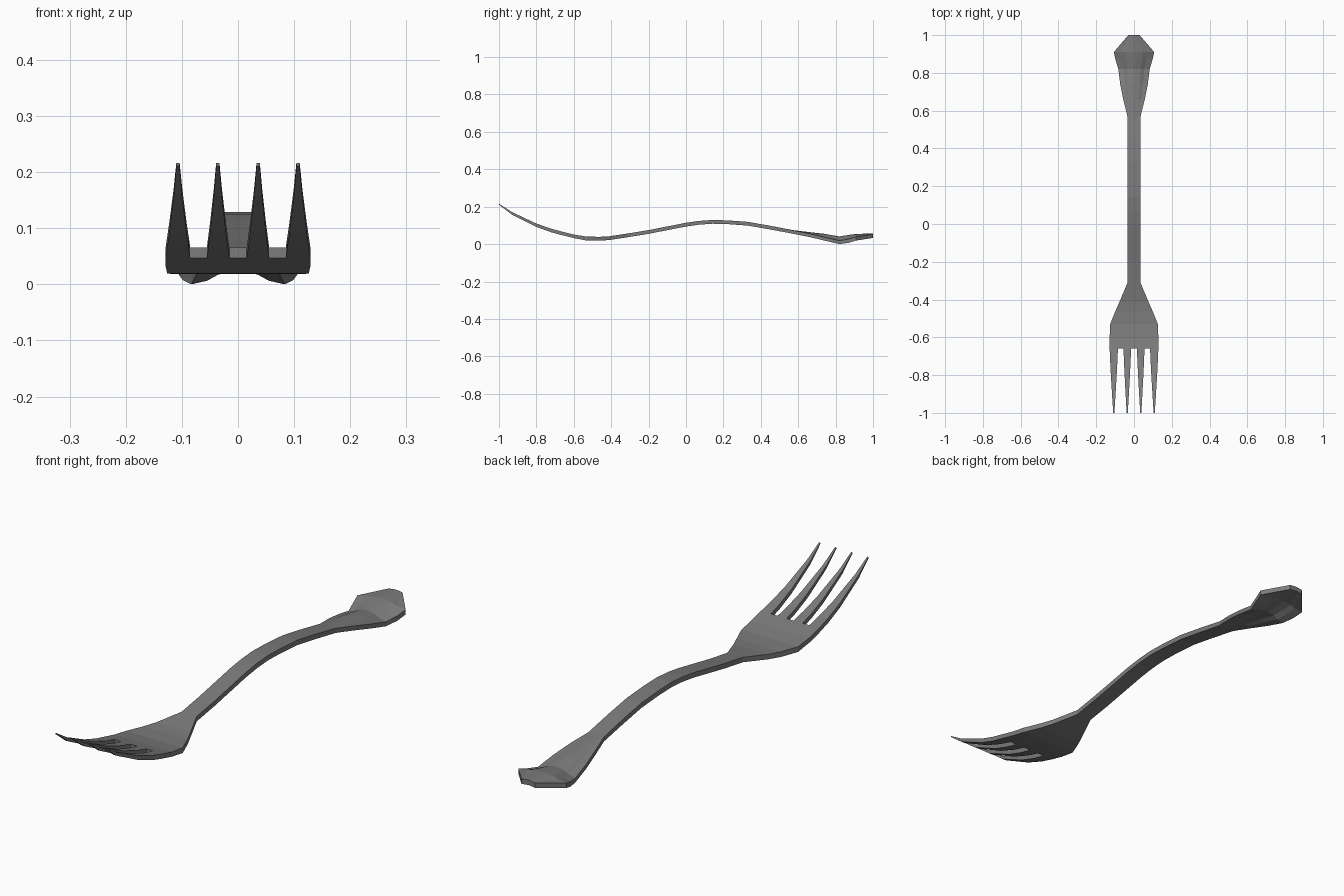
import bpy, bmesh

# Column positions across the width, as fractions of the half width
U = [-1, -0.66, -0.43, -0.12, 0.12, 0.43, 0.66, 1]

# Lengthwise sections: y, half width, top z, thickness, edge droop
BODY = [
    (-0.66, 0.129, 0.066, 0.019, 0), (-0.60, 0.129, 0.051, 0.019, 0),
    (-0.53, 0.126, 0.040, 0.021, 0), (-0.46, 0.098, 0.039, 0.021, 0),
    (-0.41, 0.076, 0.042, 0.020, 0), (-0.31, 0.034, 0.057, 0.020, 0),
    (-0.20, 0.034, 0.075, 0.020, 0), (0.00, 0.034, 0.114, 0.020, 0),
    (0.07, 0.034, 0.124, 0.020, 0), (0.14, 0.034, 0.129, 0.020, 0),
    (0.22, 0.034, 0.127, 0.020, 0), (0.33, 0.034, 0.119, 0.020, 0),
    (0.44, 0.034, 0.100, 0.020, 0), (0.57, 0.035, 0.075, 0.018, 0.001),
    (0.66, 0.057, 0.064, 0.018, 0.008), (0.74, 0.073, 0.055, 0.018, 0.018),
    (0.82, 0.083, 0.041, 0.018, 0.023), (0.87, 0.098, 0.049, 0.020, 0.022),
    (0.91, 0.107, 0.055, 0.020, 0.016), (1.00, 0.030, 0.056, 0.020, 0.003),
]
# Tine sections beyond the head: y, top z, thickness
TINES = [(-0.72, 0.082, 0.019), (-0.80, 0.110, 0.018),
         (-0.93, 0.171, 0.014), (-1.00, 0.216, 0.005)]
TIP_HALF = 0.003

bm = bmesh.new()
thick = {}


def vert(x, y, z, t):
    v = bm.verts.new((x, y, z))
    thick[v] = t
    return v


def bridge(a, b):
    for i in range(len(a) - 1):
        bm.faces.new((a[i], a[i + 1], b[i + 1], b[i]))


# Head, neck, handle and drooping pommel
rows = []
for y, w, z, t, droop in BODY:
    rows.append([vert(u * w, y, z - droop * min(1, max(0, (abs(u) - 0.3) / 0.5)), t)
                 for u in U])
for a, b in zip(rows, rows[1:]):
    bridge(a, b)

# Four tapering tines growing from alternate columns
for k, centre in enumerate((-0.107, -0.036, 0.036, 0.107)):
    root = rows[0][2 * k:2 * k + 2]
    x0, x1 = root[0].co.x, root[1].co.x
    last = root
    for y, z, t in TINES:
        f = ((-0.66 - y) / 0.34) ** 1.2
        new = [vert(x0 + (centre - TIP_HALF - x0) * f, y, z, t),
               vert(x1 + (centre + TIP_HALF - x1) * f, y, z, t)]
        bridge(new, last)
        last = new

# Underside: drop a copy of the top skin and wall the outline
under = {v: bm.verts.new((v.co.x, v.co.y, v.co.z - t)) for v, t in thick.items()}
tops = list(bm.faces)
rims = [(l.vert, l.link_loop_next.vert) for f in tops for l in f.loops
        if l.edge.is_boundary]
for f in tops:
    bm.faces.new([under[v] for v in reversed(f.verts)])
for a, b in rims:
    bm.faces.new((b, a, under[a], under[b]))
bmesh.ops.recalc_face_normals(bm, faces=bm.faces)

mesh = bpy.data.meshes.new("fork")
bm.to_mesh(mesh)
bm.free()

# Dark metal
metal = bpy.data.materials.new("dark_metal")
metal.diffuse_color = (0.2, 0.2, 0.2, 1)
mesh.materials.append(metal)
bpy.context.collection.objects.link(bpy.data.objects.new("fork", mesh))
